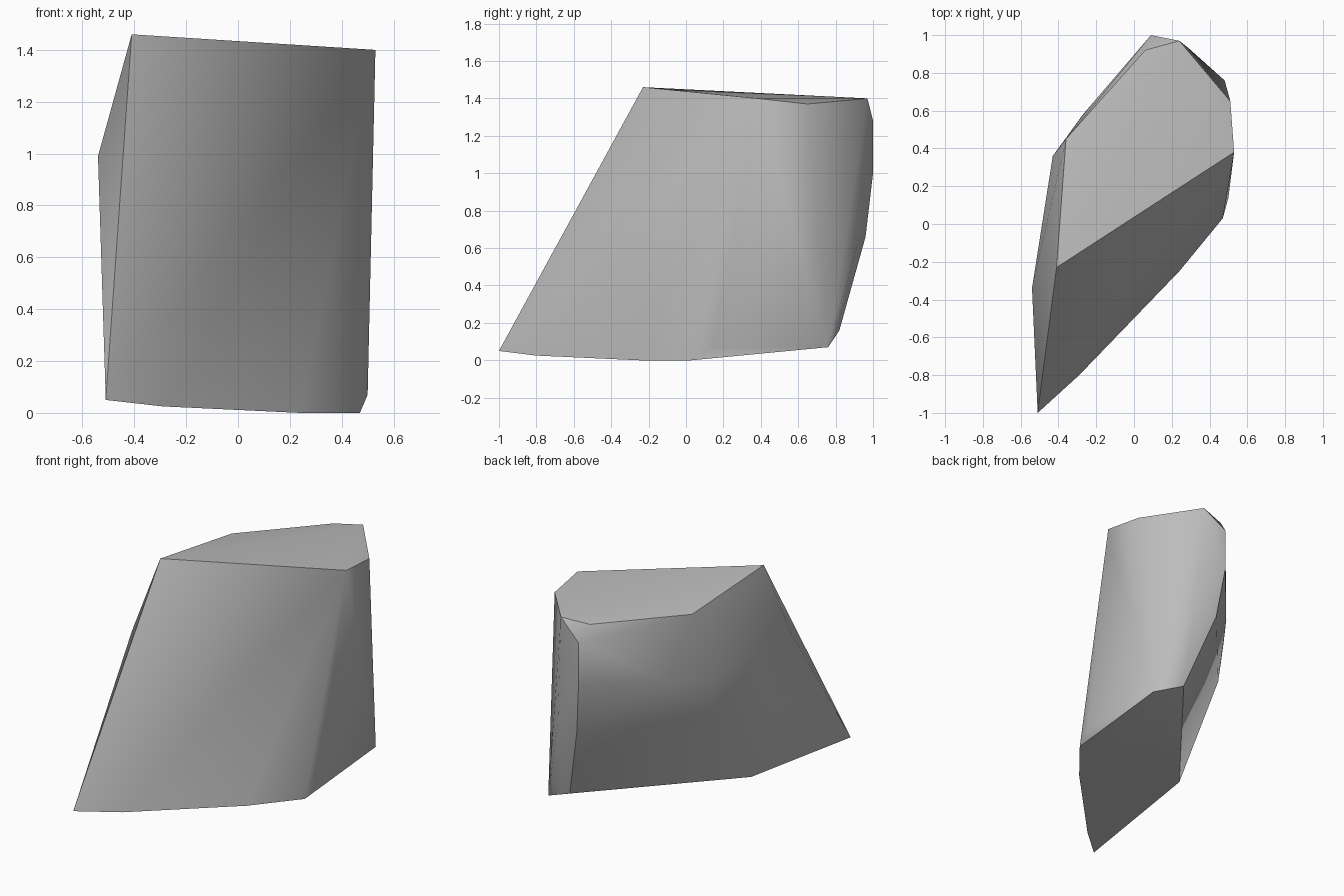
import bpy, bmesh
from math import radians

cube = bpy.data.objects.get("Cube")
if cube:
    bpy.data.objects.remove(cube, do_unlink=True)

# Stone colour
stone = bpy.data.materials.new("grey_stone")
stone.use_nodes = True
grey = (0.5, 0.5, 0.5, 1)
stone.diffuse_color = grey
stone.node_tree.nodes["Principled BSDF"].inputs["Base Color"].default_value = grey

# Corner rings of the boulder
crown = [(-.41, -.23, 1.46), (.53, .38, 1.40), (.51, .65, 1.37),
         (.24, .97, 1.40), (.06, .92, 1.38), (-.36, .45, 1.38)]
upper_back = [(.09, 1, 1.28), (.09, 1, 1.0), (-.27, .58, .95)]
left_flank = [(-.54, -.34, .99), (-.43, .36, .92), (-.43, .31, .68), (-.43, -.01, .21)]
lower_back = [(.13, .96, .66), (.29, .93, .66), (.28, .82, .16), (.48, .76, .07)]
base = [(-.51, -1, .05), (-.29, -.8, .025), (.24, -.25, 0), (.47, .03, 0),
        (.50, .14, .07), (-.43, -.07, .12)]

# Boulder body wrapped tightly around the corners
bm = bmesh.new()
for corner in crown + upper_back + left_flank + lower_back + base:
    bm.verts.new(corner)
hull = bmesh.ops.convex_hull(bm, input=bm.verts)
loose = [v for v in bm.verts if not v.link_faces]
bmesh.ops.delete(bm, geom=loose, context='VERTS')
bmesh.ops.recalc_face_normals(bm, faces=bm.faces)
mesh = bpy.data.meshes.new("boulder")
bm.to_mesh(mesh)
bm.free()
mesh.materials.append(stone)

boulder = bpy.data.objects.new("boulder", mesh)
bpy.context.collection.objects.link(boulder)
bpy.ops.object.select_all(action='DESELECT')
boulder.select_set(True)
bpy.context.view_layer.objects.active = boulder
bpy.ops.object.shade_smooth_by_angle(angle=radians(40))
